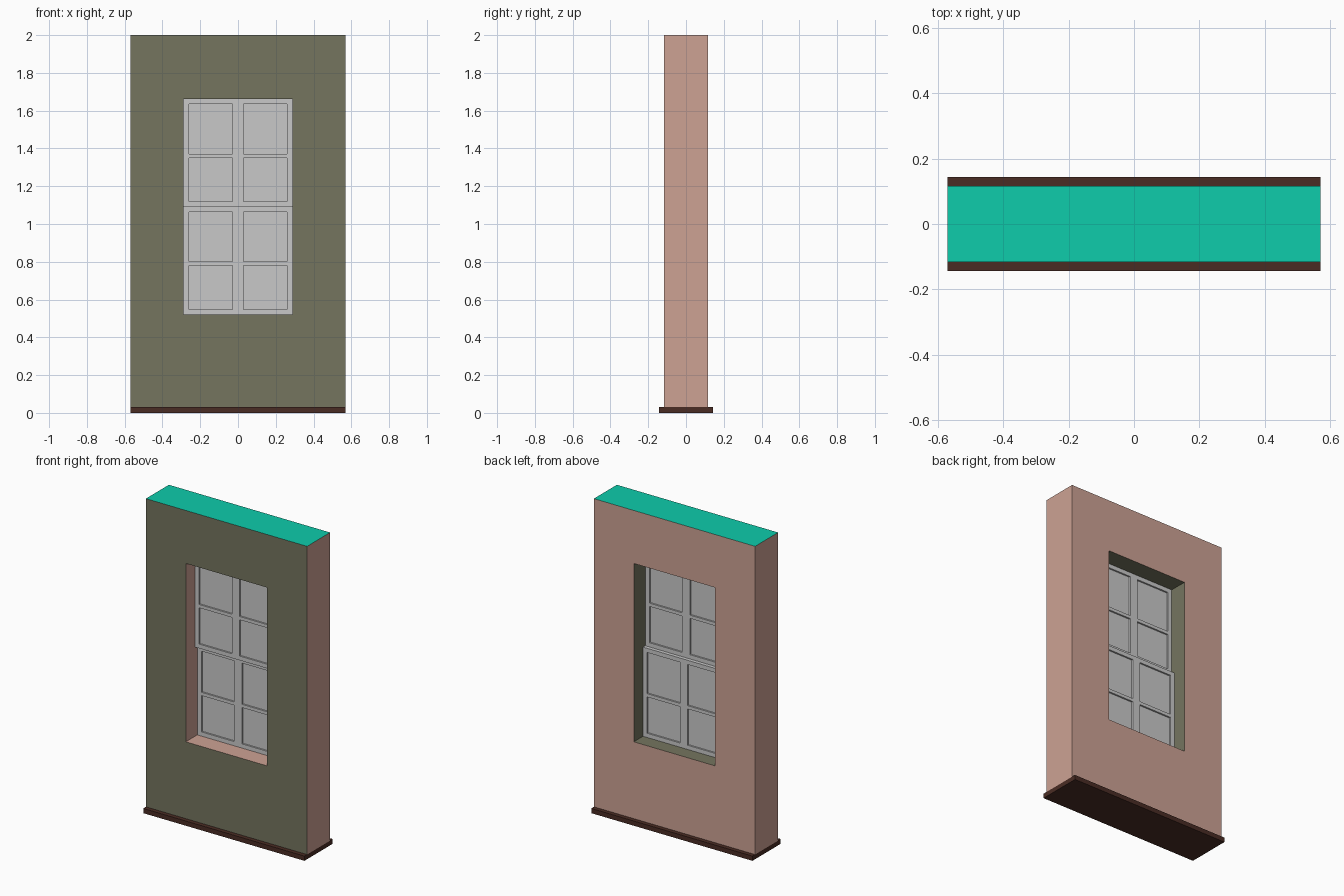
import bpy, bmesh

if "Cube" in bpy.data.objects:
    bpy.data.objects.remove(bpy.data.objects["Cube"])


def srgb(r, g, b):
    lin = lambda c: c / 12.92 if c <= 0.04045 else ((c + 0.055) / 1.055) ** 2.4
    return (*[lin(c / 255) for c in (r, g, b)], 1.0)


def material(name, rgb):
    m = bpy.data.materials.new(name)
    m.diffuse_color = srgb(*rgb)
    m.use_nodes = True
    m.node_tree.nodes["Principled BSDF"].inputs["Base Color"].default_value = m.diffuse_color
    return m


olive = material("olive paint", (117, 117, 95))
salmon = material("salmon plaster", (205, 162, 148))
teal = material("teal cap", (14, 204, 171))
brown = material("dark brown skirting", (74, 44, 36))
grey = material("light grey window", (201, 201, 201))


def finish(bm, name, mats):
    me = bpy.data.meshes.new(name)
    bm.to_mesh(me)
    bm.free()
    for m in mats:
        me.materials.append(m)
    ob = bpy.data.objects.new(name, me)
    bpy.context.collection.objects.link(ob)
    return ob


def box(name, lo, hi, mat):
    bm = bmesh.new()
    bmesh.ops.create_cube(bm, size=1)
    for v in bm.verts:
        v.co = [(a + b) / 2 + c * (b - a) for a, b, c in zip(lo, hi, v.co)]
    return finish(bm, name, [mat])


def pierced_panel(xs, zs, y0, y1):
    """Upright slab on a grid of lines; every odd-odd cell is an opening."""
    bm = bmesh.new()
    grid = [[bm.verts.new((x, y0, z)) for z in zs] for x in xs]
    for i in range(len(xs) - 1):
        for j in range(len(zs) - 1):
            if not (i % 2 and j % 2):
                bm.faces.new((grid[i][j], grid[i + 1][j],
                              grid[i + 1][j + 1], grid[i][j + 1]))
    ext = bmesh.ops.extrude_face_region(bm, geom=bm.faces[:], use_keep_orig=True)
    for v in ext["geom"]:
        if isinstance(v, bmesh.types.BMVert):
            v.co.y = y1
    bmesh.ops.recalc_face_normals(bm, faces=bm.faces[:])
    return bm


W, T = 0.57, 0.116           # wall half width, half thickness
OX, Z0, Z1 = 0.288, 0.521, 1.661   # window opening
ZM = (Z0 + Z1) / 2

# Wall with opening, split at mid thickness so the reveal can change colour
bm = pierced_panel([-W, -OX, OX, W], [0.03, Z0, Z1, 2.0], -T, T)
bmesh.ops.bisect_plane(bm, geom=bm.verts[:] + bm.edges[:] + bm.faces[:],
                       plane_co=(0, 0, 0), plane_no=(0, 1, 0))
for f in bm.faces:
    c, n = f.calc_center_median(), f.normal
    in_reveal = abs(c.x) < OX + 0.001 and Z0 - 0.001 < c.z < Z1 + 0.001 and abs(n.y) < 0.5
    if in_reveal:
        f.material_index = 1 if c.y < 0 else 0
    elif n.z > 0.5:
        f.material_index = 2
    else:
        f.material_index = 0 if n.y < -0.5 else 1
finish(bm, "wall", [olive, salmon, teal])

# Skirting base
box("skirting_base", (-W, -0.143, 0), (W, 0.143, 0.03), brown)


# Two sliding sashes with recessed panes
def sash(name, z, y0, y1):
    h = ZM - Z0
    xs = [-OX, -0.259, -0.028, 0.028, 0.259, OX]
    zs = [z, z + 0.027, z + 0.259, z + 0.28, z + h - 0.027, z + h]
    finish(pierced_panel(xs, zs, y0, y1), name + "_frame", [grey])
    ym = (y0 + y1) / 2
    box(name + "_glass", (-OX + 0.01, ym - 0.001, z + 0.01),
        (OX - 0.01, ym + 0.001, z + h - 0.01), grey)


sash("upper_sash", ZM, -0.023, 0.0)
sash("lower_sash", Z0, 0.0, 0.023)
